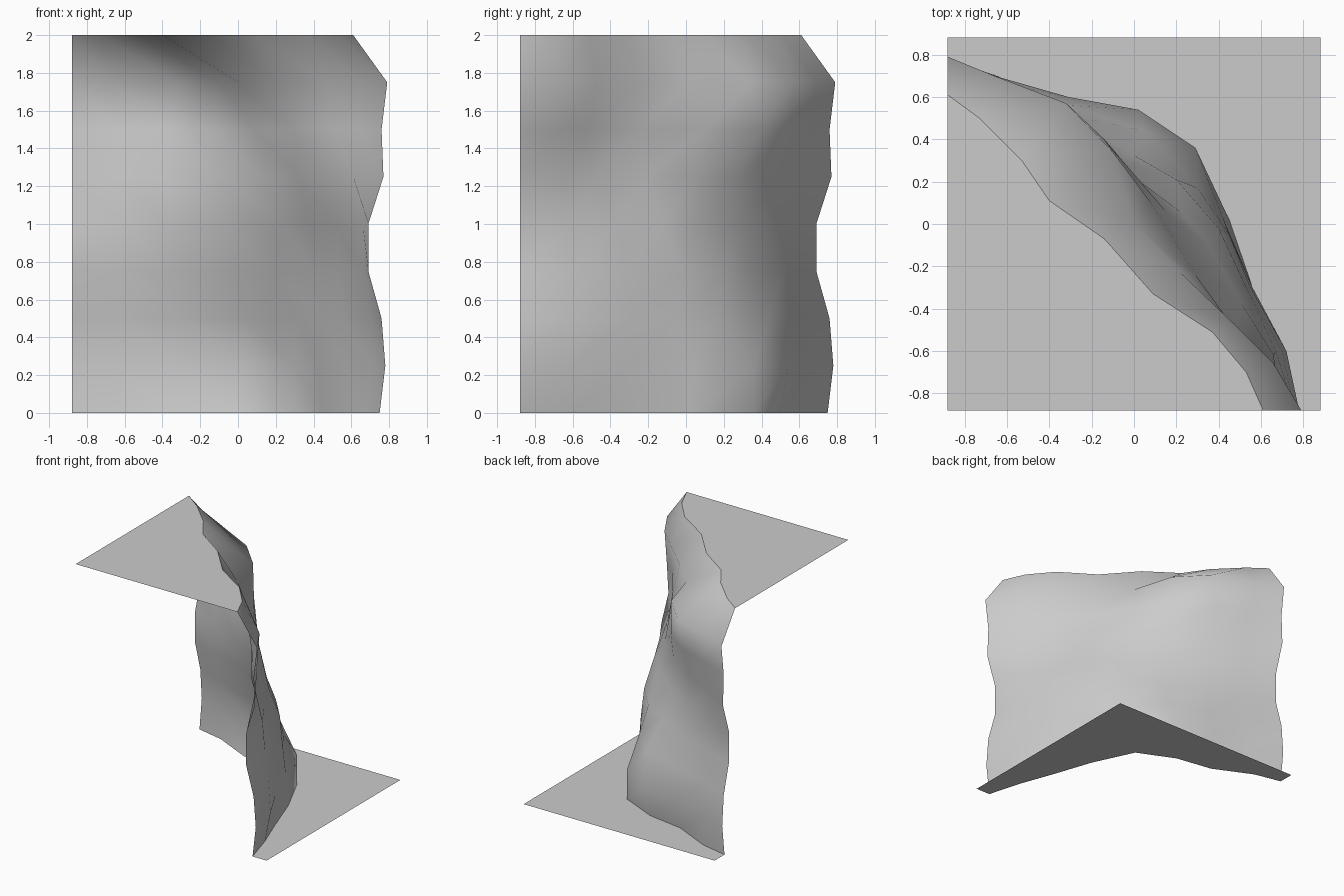
import bpy
import bmesh

cube = bpy.data.objects.get("Cube")
if cube:
    bpy.data.objects.remove(cube, do_unlink=True)

HALF = 0.88
HEIGHT = 2.0

stone = bpy.data.materials.new("stone grey")
stone.use_nodes = True
stone.diffuse_color = (0.6, 0.6, 0.6, 1)
stone.node_tree.nodes["Principled BSDF"].inputs["Base Color"].default_value = stone.diffuse_color

# Side edge shared by both ends of the wall, from the foot to the brink
side_edge = [0.75, 0.78, 0.76, 0.69, 0.69, 0.77, 0.76, 0.79, 0.61]

# Plan contours of the wall between its two ends, in rising order
foot = [(-.65, .70), (-.33, .55), (-.02, .50), (.29, .36), (.45, .02), (.57, -.33), (.67, -.60)]
toe = [(-.66, .70), (-.31, .60), (.02, .54), (.29, .36), (.42, .03), (.56, -.30), (.72, -.60)]
shin = [(-.64, .67), (-.31, .56), (.05, .44), (.30, .17), (.45, -.05), (.55, -.30), (.70, -.60)]
hollow = [(-.63, .61), (-.34, .52), (-.01, .33), (.20, .21), (.40, -.02), (.54, -.32), (.67, -.60)]
waist = [(-.63, .60), (-.36, .48), (-.08, .30), (.23, .05), (.37, -.12), (.51, -.38), (.66, -.62)]
chest = [(-.63, .61), (-.39, .50), (-.08, .28), (.15, .06), (.32, -.21), (.46, -.48), (.61, -.64)]
neck = [(-.64, .66), (-.36, .56), (-.14, .40), (.08, .10), (.29, -.24), (.50, -.53), (.64, -.66)]
bulge = [(-.66, .70), (-.32, .57), (-.10, .34), (.0, .0), (.22, -.23), (.47, -.47), (.66, -.66)]
brink = [(-.73, .50), (-.53, .30), (-.40, .11), (-.14, -.07), (.09, -.33), (.37, -.51), (.53, -.70)]

contours = [foot, toe, shin, hollow, waist, chest, neck, bulge, brink]
step = HEIGHT / (len(contours) - 1)

rows = []
for i, (contour, edge) in enumerate(zip(contours, side_edge)):
    plan = [(-HALF, edge)] + contour + [(edge, -HALF)]
    rows.append([(x, y, i * step) for x, y in plan])


def make_object(name, build, smooth=False):
    bm = bmesh.new()
    build(bm)
    mesh = bpy.data.meshes.new(name)
    bm.to_mesh(mesh)
    bm.free()
    mesh.materials.append(stone)
    for face in mesh.polygons:
        face.use_smooth = smooth
    obj = bpy.data.objects.new(name, mesh)
    bpy.context.collection.objects.link(obj)
    return obj


# Rugged wall lofted through the contours
def build_wall(bm):
    grid = [[bm.verts.new(p) for p in row] for row in rows]
    for low, high in zip(grid, grid[1:]):
        for c in range(len(low) - 1):
            bm.faces.new((low[c + 1], low[c], high[c], high[c + 1]))


# Flat ground sheets that close the wall against the tile corners
def build_ledge(bm):
    outline = rows[-1] + [(-HALF, -HALF, HEIGHT)]
    bm.faces.new([bm.verts.new(p) for p in reversed(outline)])


def build_ground(bm):
    outline = rows[0] + [(HALF, -HALF, 0), (HALF, HALF, 0), (-HALF, HALF, 0)]
    bm.faces.new([bm.verts.new(p) for p in outline])


make_object("cliff_wall", build_wall, smooth=True)
make_object("upper_ground", build_ledge)
make_object("lower_ground", build_ground)
